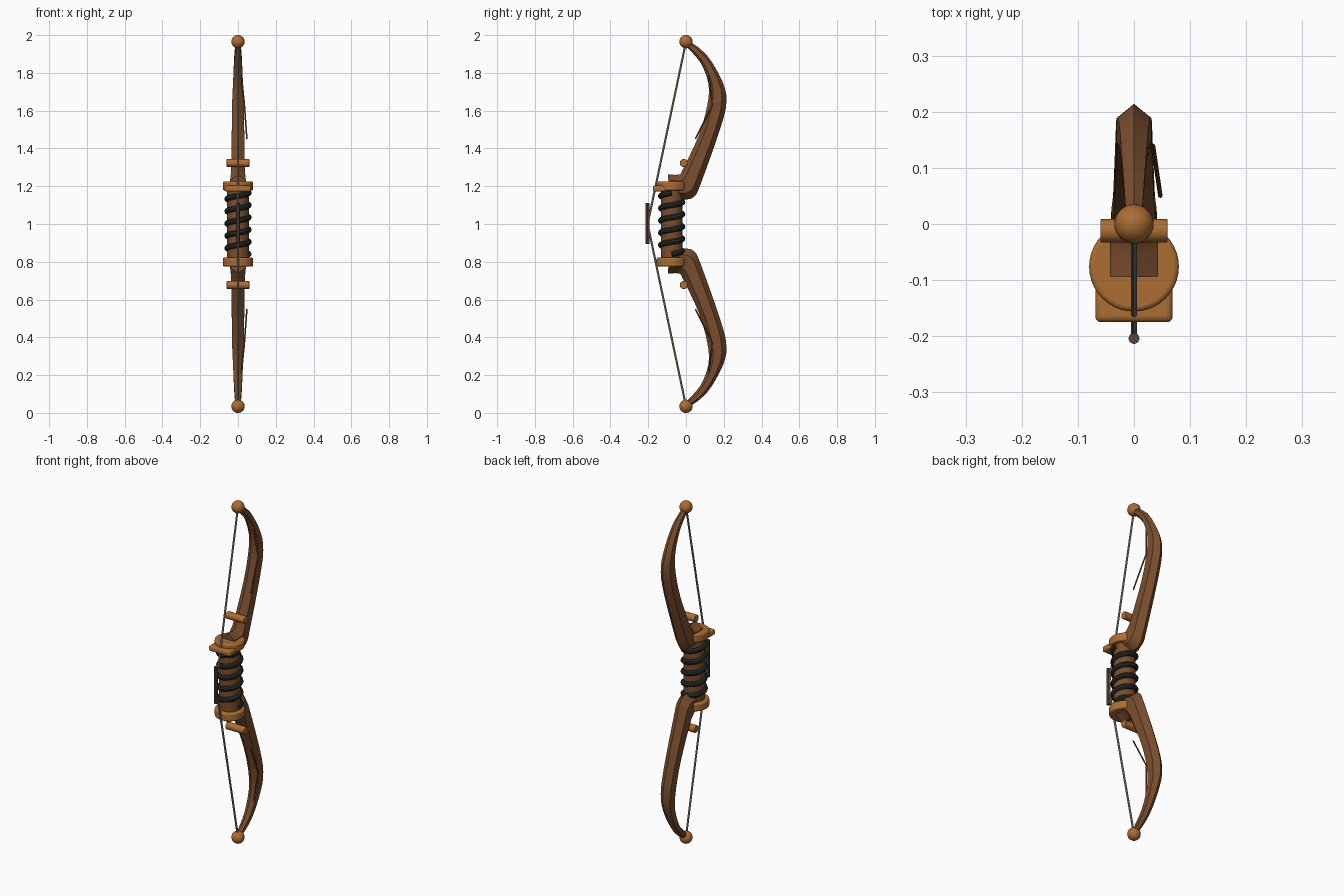
import bpy, bmesh, math
from mathutils import Vector, Matrix

if "Cube" in bpy.data.objects:
    bpy.data.objects.remove(bpy.data.objects["Cube"])


def material(name, rgb):
    m = bpy.data.materials.new(name)
    lin = [(c / 255 / 12.92) if c < 11 else ((c / 255 + 0.055) / 1.055) ** 2.4 for c in rgb]
    m.diffuse_color = (*lin, 1)
    m.use_nodes = True
    m.node_tree.nodes["Principled BSDF"].inputs["Base Color"].default_value = m.diffuse_color
    return m


WOOD = material("dark wood", (122, 78, 46))
TRIM = material("light wood", (172, 109, 52))
WRAP = material("black leather", (42, 45, 40))
CORD = material("grey cord", (152, 147, 130))
SERVING = material("brown serving", (92, 68, 54))


def finish(name, bm, mat, smooth=True, bevel=0):
    bmesh.ops.recalc_face_normals(bm, faces=bm.faces)
    me = bpy.data.meshes.new(name)
    bm.to_mesh(me)
    bm.free()
    ob = bpy.data.objects.new(name, me)
    bpy.context.collection.objects.link(ob)
    me.materials.append(mat)
    if bevel:
        b = ob.modifiers.new("rounded edges", 'BEVEL')
        b.width, b.segments, b.limit_method = bevel, 3, 'ANGLE'
    if smooth:
        bpy.ops.object.select_all(action='DESELECT')
        ob.select_set(True)
        bpy.context.view_layer.objects.active = ob
        bpy.ops.object.shade_smooth_by_angle(angle=math.radians(32))
    return ob


def cylinder(name, a, b, r, mat, sides=32, bevel=0):
    a, b = Vector(a), Vector(b)
    bm = bmesh.new()
    mtx = Matrix.Translation((a + b) / 2) @ (b - a).to_track_quat('Z', 'Y').to_matrix().to_4x4()
    bmesh.ops.create_cone(bm, cap_ends=True, segments=sides, radius1=r, radius2=r,
                          depth=(b - a).length, matrix=mtx)
    return finish(name, bm, mat, bevel=bevel)


def loft(name, rings, mat):
    bm = bmesh.new()
    rows = [[bm.verts.new(p) for p in ring] for ring in rings]
    n = len(rows[0])
    for r0, r1 in zip(rows, rows[1:]):
        for i in range(n):
            bm.faces.new((r0[i], r0[(i + 1) % n], r1[(i + 1) % n], r1[i]))
    bm.faces.new(rows[0])
    bm.faces.new(rows[-1])
    return finish(name, bm, mat)


def tube(name, pts, r, mat, sides=10):
    rings = []
    pts = [Vector(p) for p in pts]
    for i, p in enumerate(pts):
        t = (pts[min(i + 1, len(pts) - 1)] - pts[max(i - 1, 0)]).normalized()
        u = t.cross(Vector((0.02, 0.01, 1)) if abs(t.z) < 0.8 else Vector((1, 0, 0))).normalized()
        v = t.cross(u)
        rings.append([p + r * (math.cos(a) * u + math.sin(a) * v)
                      for a in (2 * math.pi * k / sides for k in range(sides))])
    return loft(name, rings, mat)


def spline(rows, steps):
    # Catmull-Rom through rows of numbers
    out = []
    for i in range(len(rows) - 1):
        p0, p1, p2, p3 = (rows[max(0, min(len(rows) - 1, i + k))] for k in (-1, 0, 1, 2))
        for s in range(steps):
            t = s / steps
            out.append([0.5 * (2 * b + (c - a) * t + (2 * a - 5 * b + 4 * c - d) * t * t
                               + (3 * b - a - 3 * c + d) * t ** 3)
                        for a, b, c, d in zip(p0, p1, p2, p3)])
    return out + [list(rows[-1])]


# Limb stations: outer ridge y, z, inner ridge y, z, half width
LIMB = [(-0.09, 1.14, -0.095, 1.262, 0.042),
        (0.0, 1.13, -0.035, 1.262, 0.042),
        (0.045, 1.147, -0.02, 1.285, 0.040),
        (0.077, 1.21, -0.004, 1.315, 0.037),
        (0.183, 1.51, 0.07, 1.475, 0.033),
        (0.214, 1.648, 0.114, 1.635, 0.031),
        (0.193, 1.754, 0.118, 1.745, 0.026),
        (0.108, 1.897, 0.075, 1.857, 0.020),
        (0.0, 1.98, 0.0, 1.94, 0.013)]


def limb_ring(row, side):
    oy, oz, iy, iz, w = row
    ring = []
    for x, f in ((0, 0), (w, 0.25), (w, 0.75), (0, 1), (-w, 0.75), (-w, 0.25)):
        z = oz + (iz - oz) * f
        ring.append((x, oy + (iy - oy) * f, 1 + side * (z - 1)))
    return ring


for side, label in ((1, "upper"), (-1, "lower")):
    def at(x, y, z):
        return (x, y, 1 + side * (z - 1))

    # Six-sided ridged limb
    loft(label + "_limb", [limb_ring(r, side) for r in spline(LIMB, 3)], WOOD)

    # Ball at the limb tip
    bm = bmesh.new()
    bmesh.ops.create_uvsphere(bm, u_segments=32, v_segments=16, radius=0.035,
                              matrix=Matrix.Translation(at(0, 0, 1.965)))
    finish(label + "_tip_ball", bm, TRIM)

    # Collar at the end of the grip and cross peg beyond it
    cylinder(label + "_collar", at(0, -0.076, 1.178), at(0, -0.076, 1.225), 0.08, TRIM, 40, 0.008)
    cylinder(label + "_peg", at(-0.06, -0.012, 1.323), at(0.06, -0.012, 1.323), 0.021, TRIM, 24, 0.003)

    # Thin splint on the side of the limb
    tube(label + "_splint", [at(0.018, 0.12, 1.79), at(0.034, 0.139, 1.63), at(0.047, 0.05, 1.45)],
         0.004, WOOD, 8)

    # Half of the bowstring
    cylinder(label + "_string", at(0, 0, 1.965), at(0, -0.203, 1.0), 0.0055, CORD, 8)

# Grip core and spiral wrap
cylinder("grip", (0, -0.076, 0.8), (0, -0.076, 1.2), 0.057, WOOD)
TURNS, STEPS = 5, 28
helix = []
for k in range(TURNS * STEPS + 1):
    a = 2 * math.pi * k / STEPS
    helix.append((0.057 * math.cos(a), -0.076 + 0.057 * math.sin(a), 0.84 + 0.325 * k / (TURNS * STEPS)))
tube("grip_wrap", helix, 0.0155, WRAP)

# Rounded arrow rest in front of the upper collar
bm = bmesh.new()
bmesh.ops.create_cube(bm, size=1, matrix=Matrix.Translation((0, -0.14, 1.187)) @ Matrix.Diagonal((0.138, 0.07, 0.032, 1)))
finish("arrow_rest", bm, TRIM, bevel=0.01)

# Thicker serving at the middle of the string
cylinder("string_serving", (0, -0.204, 0.895), (0, -0.204, 1.11), 0.01, SERVING, 8)
